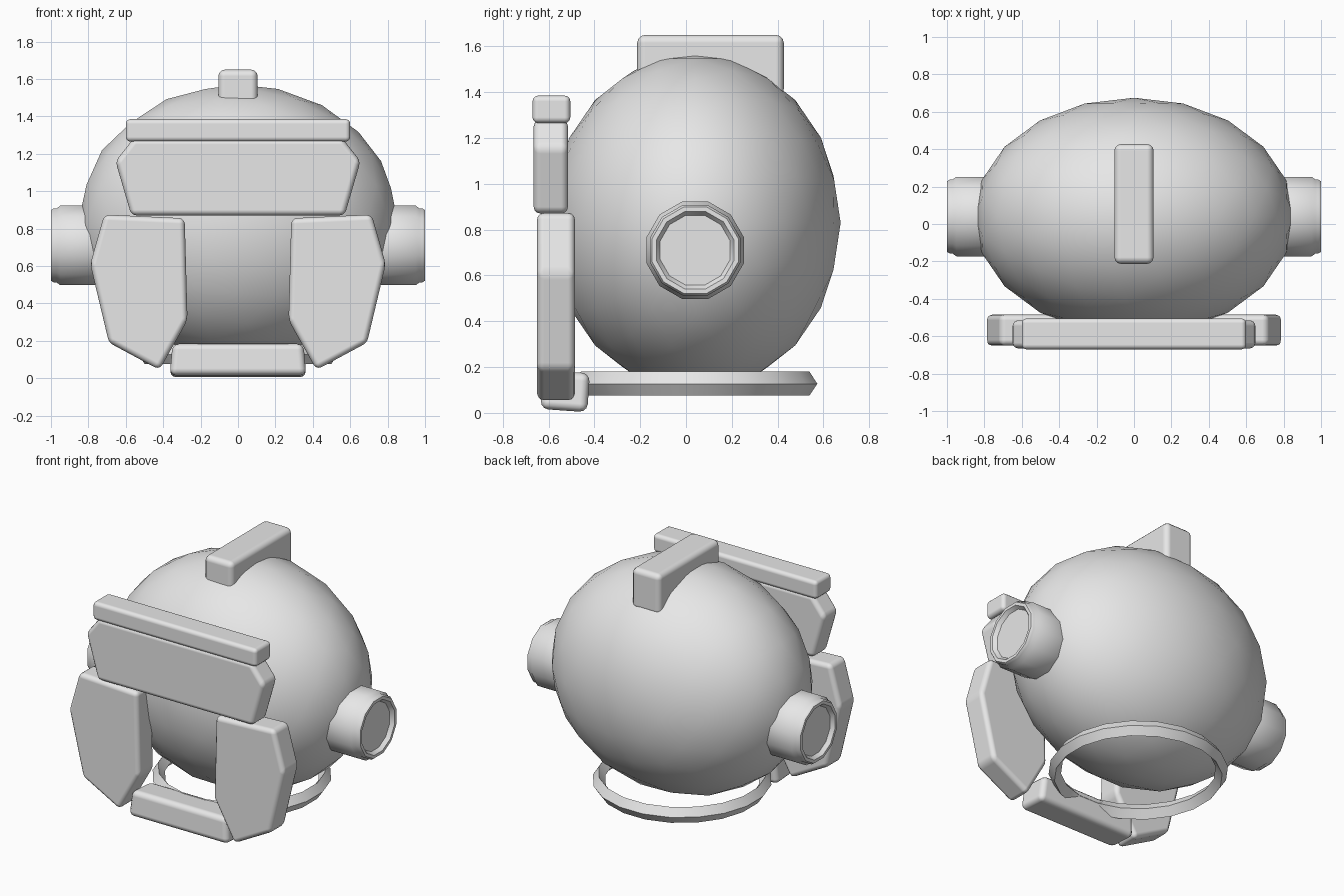
import bpy, bmesh, math
from mathutils import Matrix, Vector

cube = bpy.data.objects.get("Cube")
if cube:
    bpy.data.objects.remove(cube, do_unlink=True)

grey = bpy.data.materials.new("plain_grey")
grey.use_nodes = True
grey.diffuse_color = (0.8, 0.8, 0.8, 1)
grey.node_tree.nodes["Principled BSDF"].inputs["Base Color"].default_value = (0.8, 0.8, 0.8, 1)


def finish(name, bm, angle=None, bevel=0):
    bmesh.ops.recalc_face_normals(bm, faces=bm.faces)
    mesh = bpy.data.meshes.new(name)
    bm.to_mesh(mesh)
    bm.free()
    mesh.materials.append(grey)
    obj = bpy.data.objects.new(name, mesh)
    bpy.context.collection.objects.link(obj)
    for poly in mesh.polygons:
        poly.use_smooth = True
    if bevel:
        mod = obj.modifiers.new("Rounded edges", 'BEVEL')
        mod.width = bevel
        mod.segments = 3
        mod.limit_method = 'ANGLE'
        mod.angle_limit = math.radians(20)
        mod.harden_normals = True
    if angle:
        bpy.ops.object.select_all(action='DESELECT')
        obj.select_set(True)
        bpy.context.view_layer.objects.active = obj
        bpy.ops.object.shade_smooth_by_angle(angle=math.radians(angle))
    return obj


def plate(name, outline, y0, y1, bevel=0.03, tilt=0):
    """Extrude an x-z outline from y0 to y1."""
    bm = bmesh.new()
    face = bm.faces.new([bm.verts.new((x, y0, z)) for x, z in outline])
    out = bmesh.ops.extrude_face_region(bm, geom=[face])
    verts = [v for v in out["geom"] if isinstance(v, bmesh.types.BMVert)]
    bmesh.ops.translate(bm, verts=verts, vec=(0, y1 - y0, 0))
    if tilt:
        centre = sum((v.co for v in bm.verts), Vector()) / len(bm.verts)
        bmesh.ops.rotate(bm, verts=bm.verts, cent=centre,
                         matrix=Matrix.Rotation(math.radians(tilt), 3, 'X'))
    return finish(name, bm, bevel=bevel)


def rect(w, z0, z1):
    return [(-w, z0), (w, z0), (w, z1), (-w, z1)]


def lathe(name, profile, steps, centre, axis, closed=False, angle=40):
    """Spin (along axis, radius) points about the x or z axis."""
    bm = bmesh.new()
    rings = []
    for i in range(steps):
        a = 2 * math.pi * (i + 0.5) / steps
        c, s = math.cos(a), math.sin(a)
        ring = []
        for h, r in profile:
            p = Vector((h, r * c, r * s)) if axis == 'X' else Vector((r * c, r * s, h))
            ring.append(bm.verts.new(p + Vector(centre)))
        rings.append(ring)
    n = len(profile)
    for i in range(steps):
        a, b = rings[i], rings[(i + 1) % steps]
        for j in range(n if closed else n - 1):
            k = (j + 1) % n
            bm.faces.new((a[j], a[k], b[k], b[j]))
    if not closed:
        bm.faces.new([r[0] for r in rings])
        bm.faces.new([r[-1] for r in rings])
    return finish(name, bm, angle=angle)


# Egg-shaped head shell
bm = bmesh.new()
bmesh.ops.create_icosphere(bm, subdivisions=3, radius=1)
bmesh.ops.transform(bm, verts=bm.verts, matrix=Matrix.Translation((0, 0.04, 0.83))
                    @ Matrix.Diagonal((0.855, 0.635, 0.74, 1)))
finish("head_shell", bm)

# Crest, brow, visor and chin
plate("crest", rect(0.105, 1.38, 1.65), -0.213, 0.427, 0.035)
plate("brow_bar", rect(0.6, 1.265, 1.385), -0.67, -0.505, 0.025)
plate("visor", [(-0.57, 0.87), (0.57, 0.87), (0.655, 1.16), (0.56, 1.28),
                (-0.56, 1.28), (-0.655, 1.16)], -0.665, -0.515)
plate("chin_guard", [(-0.365, 0.01), (0.365, 0.01), (0.35, 0.18), (-0.35, 0.18)],
      -0.63, -0.425, 0.035, tilt=-4)

# Cheek plates and round ear caps, left and right
cheek = [(0.27, 0.31), (0.42, 0.045), (0.69, 0.19), (0.79, 0.61), (0.715, 0.875), (0.285, 0.855)]
ear = [(0.7, 0.2), (0.77, 0.22), (0.95, 0.22), (0.97, 0.205), (0.985, 0.205),
       (1.0, 0.195), (1.0, 0.175), (0.975, 0.158)]
for side, label in ((1, "left"), (-1, "right")):
    plate(label + "_cheek_plate", [(side * x, z) for x, z in cheek], -0.65, -0.485)
    lathe(label + "_ear_cap", [(side * h, r) for h, r in ear], 12, (0, 0.04, 0.71), 'X')

# Neck ring with a diamond section
lathe("neck_ring", [(0.075, 0.505), (0.127, 0.54), (0.18, 0.505), (0.127, 0.465)],
      20, (0, 0.04, 0), 'Z', closed=True)
